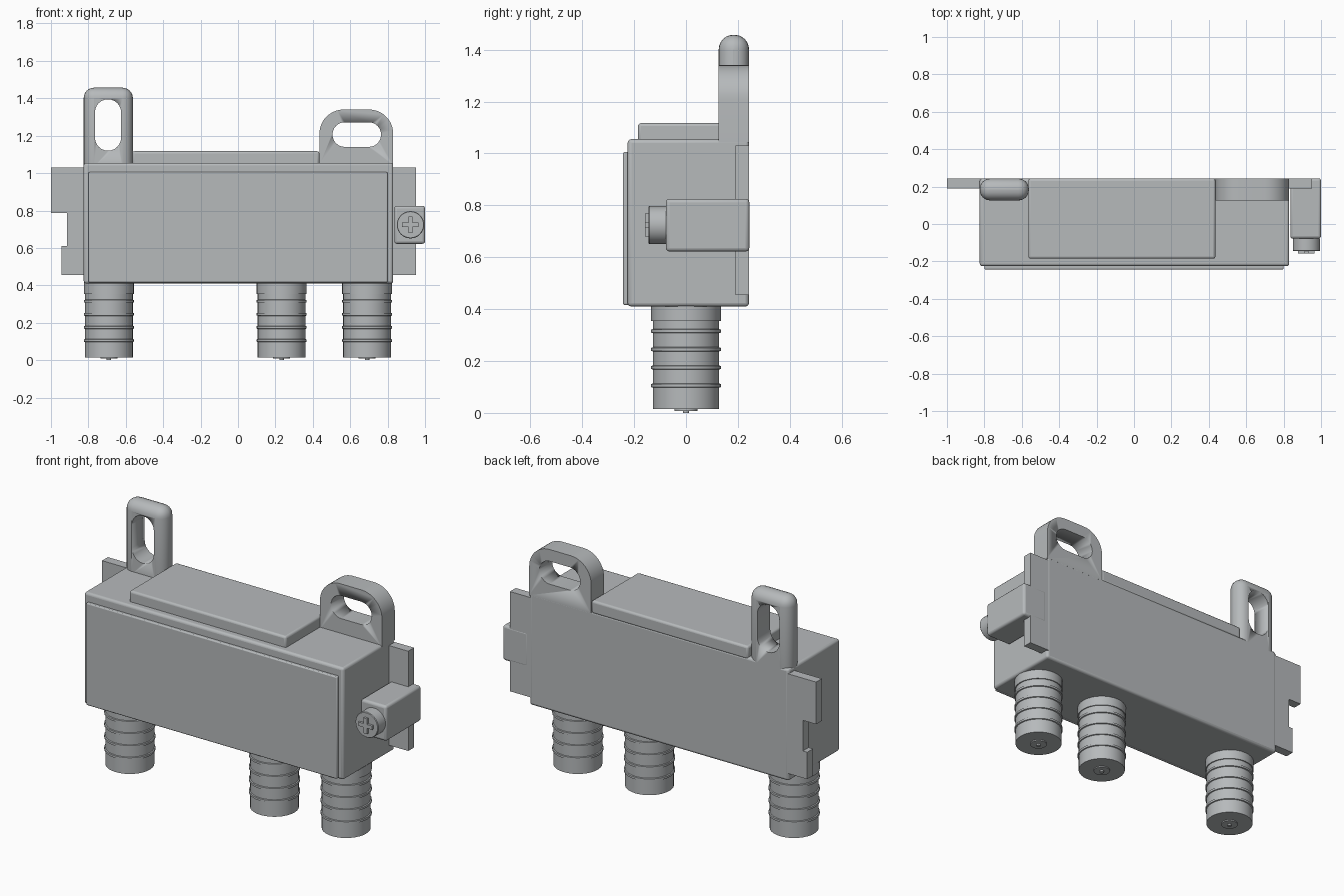
import bpy, bmesh, math
from mathutils import Matrix, Vector

if "Cube" in bpy.data.objects:
    bpy.data.objects.remove(bpy.data.objects["Cube"])

grey = bpy.data.materials.new("cast_metal_grey")
grey.diffuse_color = (0.47, 0.49, 0.50, 1)
grey.use_nodes = True
grey.node_tree.nodes["Principled BSDF"].inputs["Base Color"].default_value = grey.diffuse_color


def finish(name, bm, bevel=0.0, segments=3):
    bmesh.ops.recalc_face_normals(bm, faces=bm.faces)
    mesh = bpy.data.meshes.new(name)
    bm.to_mesh(mesh)
    bm.free()
    mesh.materials.append(grey)
    ob = bpy.data.objects.new(name, mesh)
    bpy.context.collection.objects.link(ob)
    if bevel:
        mod = ob.modifiers.new("rounded_edges", 'BEVEL')
        mod.width, mod.segments = bevel, segments
    bpy.ops.object.select_all(action='DESELECT')
    ob.select_set(True)
    bpy.context.view_layer.objects.active = ob
    bpy.ops.object.shade_smooth_by_angle(angle=math.radians(30))
    return ob


def box(name, x, y, z, bevel=0.0, segments=3):
    bm = bmesh.new()
    bmesh.ops.create_cube(bm, size=1)
    for v in bm.verts:
        for i, (lo, hi) in enumerate((x, y, z)):
            v.co[i] = lo if v.co[i] < 0 else hi
    return finish(name, bm, bevel, segments)


def prism(name, points, y0, y1):
    """Extrude an x/z outline along y."""
    bm = bmesh.new()
    face = bm.faces.new([bm.verts.new((x, y0, z)) for x, z in points])
    ext = bmesh.ops.extrude_face_region(bm, geom=[face])["geom"]
    verts = [g for g in ext if isinstance(g, bmesh.types.BMVert)]
    bmesh.ops.translate(bm, verts=verts, vec=(0, y1 - y0, 0))
    return finish(name, bm)


def arc(cx, cz, r, start, end, n=12):
    return [(cx + r * math.cos(math.radians(start + (end - start) * i / n)),
             cz + r * math.sin(math.radians(start + (end - start) * i / n)))
            for i in range(n + 1)]


def cut_slot(ob, x0, x1, z0, z1):
    """Cut a round-ended slot right through a lug."""
    r = min(x1 - x0, z1 - z0) / 2
    if z1 - z0 > x1 - x0:
        pts = arc(x0 + r, z1 - r, r, 0, 180) + arc(x0 + r, z0 + r, r, 180, 360)
    else:
        pts = arc(x1 - r, z0 + r, r, -90, 90) + arc(x0 + r, z0 + r, r, 90, 270)
    cutter = prism("slot_cutter", pts, 0.0, 0.4)
    cutter.hide_render = True
    cutter.hide_set(True)
    mod = ob.modifiers.new("slot", 'BOOLEAN')
    mod.object, mod.operation, mod.solver = cutter, 'DIFFERENCE', 'EXACT'
    # Cut before edge smoothing so the slot rim stays sharp
    names = [m.name for m in ob.modifiers]
    smooth = [i for i, n in enumerate(names) if "Smooth" in n]
    if smooth:
        ob.modifiers.move(len(names) - 1, smooth[0])


def lathe(name, profile, location, rotation=Matrix(), sides=32):
    """Closed solid of revolution from (radius, height) pairs."""
    bm = bmesh.new()
    rings = []
    for r, h in profile:
        rings.append([bm.verts.new((r * math.cos(2 * math.pi * i / sides),
                                    r * math.sin(2 * math.pi * i / sides), h))
                      for i in range(sides)])
    for a, b in zip(rings, rings[1:]):
        for i in range(sides):
            j = (i + 1) % sides
            bm.faces.new((a[i], a[j], b[j], b[i]))
    bm.faces.new(rings[0])
    bm.faces.new(rings[-1])
    bm.transform(Matrix.Translation(Vector(location)) @ rotation)
    return finish(name, bm)


# Housing, front cover and top step
box("housing", (-0.825, 0.83), (-0.225, 0.243), (0.41, 1.055), 0.014)
box("front_cover", (-0.80, 0.80), (-0.243, -0.21), (0.416, 1.005), 0.006, 2)
box("top_step", (-0.565, 0.435), (-0.185, 0.243), (1.042, 1.117), 0.012)

# Tall rounded lug with an upright slot
tall_lug = box("tall_lug", (-0.825, -0.562), (0.126, 0.243), (0.98, 1.457), 0.056, 6)
cut_slot(tall_lug, -0.765, -0.625, 1.12, 1.395)

# Wide lug with rounded top corners and a level slot
wide_lug = prism("wide_lug",
                 [(0.435, 1.042), (0.83, 1.042)] + arc(0.70, 1.21, 0.13, 0, 90)
                 + arc(0.565, 1.21, 0.13, 90, 180), 0.126, 0.243)
cut_slot(wide_lug, 0.505, 0.765, 1.14, 1.272)

# Thin side plates, the left one notched
prism("left_plate", [(-0.815, 0.455), (-0.943, 0.455), (-0.943, 0.61),
                     (-0.915, 0.61), (-0.915, 0.787), (-1.0, 0.787),
                     (-1.0, 1.03), (-0.815, 1.03)], 0.19, 0.243)
box("right_plate", (0.82, 0.953), (0.19, 0.243), (0.455, 1.03))

# Earth clamp block with a cross-head screw
box("clamp_block", (0.836, 1.0), (-0.078, 0.244), (0.622, 0.825), 0.014)
lathe("clamp_screw", [(0.073, 0), (0.073, 0.064), (0.07, 0.068)],
      (0.922, -0.077, 0.724), Matrix.Rotation(math.pi / 2, 4, 'X'))
a, b = 0.044, 0.011
prism("screw_cross", [(0.922 + x, 0.724 + z) for x, z in
                      [(-a, -b), (-b, -b), (-b, -a), (b, -a), (b, -b), (a, -b),
                       (a, b), (b, b), (b, a), (-b, a), (-b, b), (-a, b)]],
      -0.158, -0.14)

# Ribbed connectors, each with a collar, thread rings and centre pin
profile = [(0.012, 0.0), (0.012, 0.008), (0.045, 0.008), (0.045, 0.015), (0.128, 0.015)]
for z in (0.105, 0.175, 0.245, 0.315):
    profile += [(0.128, z - 0.008), (0.134, z - 0.006),
                (0.134, z + 0.006), (0.128, z + 0.008)]
profile += [(0.128, 0.355), (0.134, 0.355), (0.134, 0.42)]
for label, x in (("left", -0.69), ("middle", 0.233), ("right", 0.69)):
    lathe(label + "_connector", profile, (x, 0, 0))
